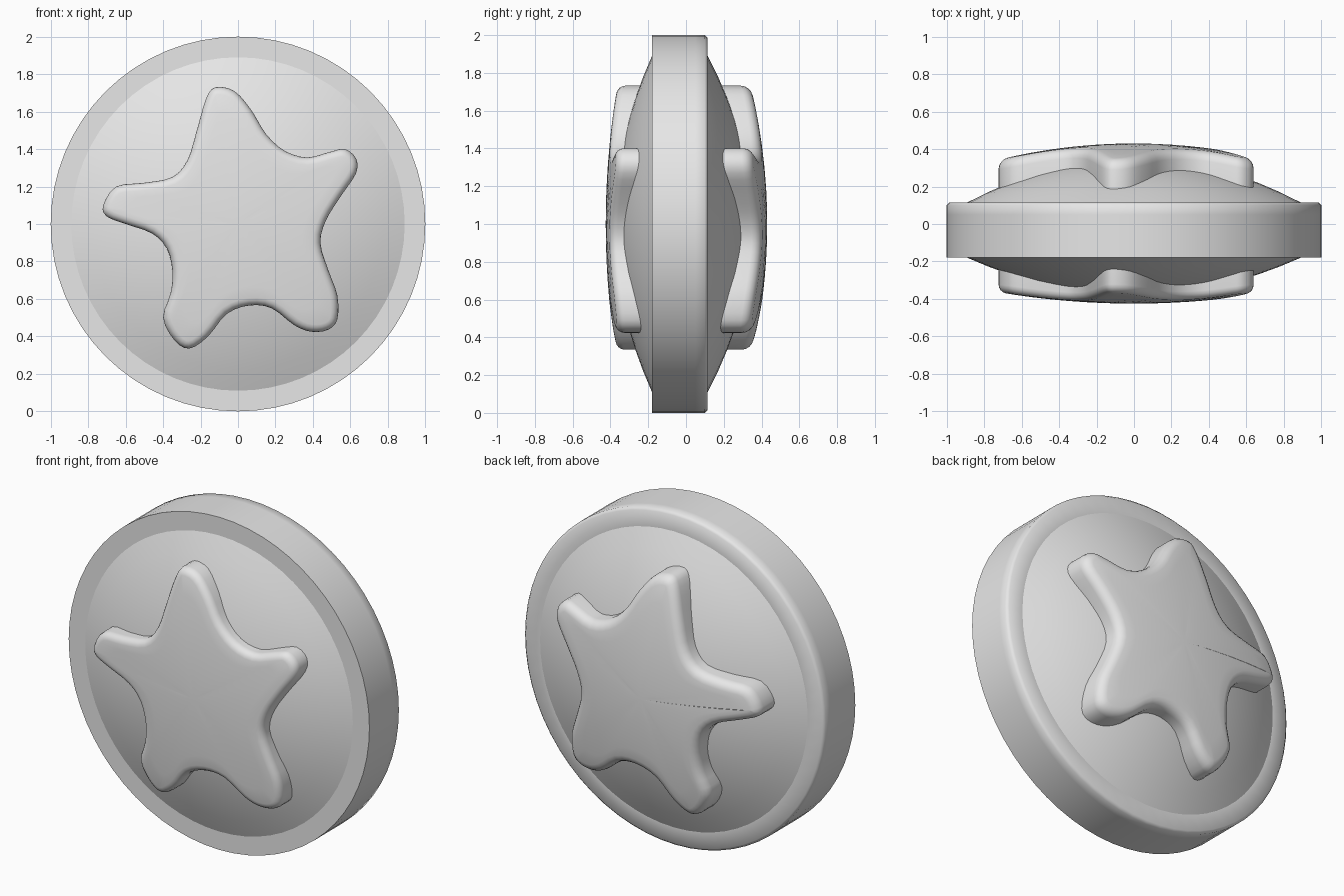
import bpy
import bmesh
from math import sin, cos, pi
from mathutils import Vector

if "Cube" in bpy.data.objects:
    bpy.data.objects.remove(bpy.data.objects["Cube"], do_unlink=True)

grey = bpy.data.materials.new("light grey")
grey.use_nodes = True
grey.diffuse_color = (0.8, 0.8, 0.8, 1)
grey.node_tree.nodes["Principled BSDF"].inputs["Base Color"].default_value = (0.8, 0.8, 0.8, 1)

CENTRE = Vector((0, 0, 1))


def finish(name, bm):
    """Turn a bmesh into a smooth shaded object."""
    bmesh.ops.recalc_face_normals(bm, faces=bm.faces)
    for face in bm.faces:
        face.smooth = True
    mesh = bpy.data.meshes.new(name)
    bm.to_mesh(mesh)
    bm.free()
    mesh.materials.append(grey)
    obj = bpy.data.objects.new(name, mesh)
    bpy.context.collection.objects.link(obj)
    return obj


def bridge(bm, ring_a, ring_b):
    """Join two equally long closed rings with quads."""
    count = len(ring_a)
    for i in range(count):
        j = (i + 1) % count
        bm.faces.new((ring_a[i], ring_a[j], ring_b[j], ring_b[i]))


def cap(bm, ring, tip):
    """Close a ring with a fan to one point."""
    apex = bm.verts.new(tip)
    for i, vert in enumerate(ring):
        bm.faces.new((vert, ring[(i + 1) % len(ring)], apex))


# Disc: domed faces inside a raised flat rim
SEGMENTS, STEPS = 64, 8
FACE_R, FRONT_Y, BACK_Y = 0.89, -0.18, 0.115
FRONT_RISE, BACK_RISE = 0.2, 0.235


def dome(base, rise):
    """Profile of a dome from near its middle out to the rim."""
    return [(FACE_R * k / STEPS, base + rise * (1 - (k / STEPS) ** 2))
            for k in range(1, STEPS + 1)]


front = dome(FRONT_Y, -FRONT_RISE)
back = dome(BACK_Y, BACK_RISE)
rim = [(1, FRONT_Y), (1, 0.05), (1, 0.1), (0.985, BACK_Y)]
profile = front + rim + back[::-1]

bm = bmesh.new()
rings = []
for radius, y in profile:
    rings.append([bm.verts.new(CENTRE + Vector((
        radius * cos(2 * pi * i / SEGMENTS), y, radius * sin(2 * pi * i / SEGMENTS))))
        for i in range(SEGMENTS)])
for a, b in zip(rings, rings[1:]):
    bridge(bm, a, b)
cap(bm, rings[0], CENTRE + Vector((0, FRONT_Y - FRONT_RISE, 0)))
cap(bm, rings[-1], CENTRE + Vector((0, BACK_Y + BACK_RISE, 0)))
# Crisp edges on the front rim and around the back dome
for index in (len(front) - 1, len(front), len(front) + len(rim)):
    ring = rings[index]
    for i in range(SEGMENTS):
        bm.edges.get((ring[i], ring[(i + 1) % SEGMENTS])).smooth = False
finish("disc", bm)

# Star outline, clockwise from the top arm, as (x, z)
STAR = [
    (-.12, 1.73), (-.02, 1.71), (.07, 1.61), (.15, 1.48), (.25, 1.39), (.37, 1.355),
    (.49, 1.385), (.57, 1.4), (.63, 1.35), (.63, 1.27), (.55, 1.15), (.47, 1.02),
    (.44, .9), (.48, .76), (.53, .62), (.53, .49), (.48, .435), (.39, .425),
    (.3, .46), (.18, .55), (.06, .565), (-.06, .52), (-.16, .4), (-.26, .335),
    (-.34, .38), (-.4, .5), (-.36, .63), (-.35, .75), (-.38, .87), (-.46, .95),
    (-.6, 1), (-.7, 1.04), (-.72, 1.1), (-.65, 1.2), (-.5, 1.22), (-.35, 1.25),
    (-.27, 1.34), (-.22, 1.5), (-.17, 1.67)]


def smooth_loop(points, cuts):
    """Closed spline through the points, taken relative to the disc centre."""
    pts = [Vector((x, z - 1)) for x, z in points]
    result = []
    for i in range(len(pts)):
        p, q, r, s = (pts[(i + k) % len(pts)] for k in (-1, 0, 1, 2))
        for c in range(cuts):
            t = c / cuts
            result.append(0.5 * (2 * q + (r - p) * t + (2 * p - 5 * q + 4 * r - s) * t ** 2
                                 + (3 * q - p - 3 * r + s) * t ** 3))
    return result


def inset(loop, distance):
    """Move every point of a clockwise loop inwards."""
    result = []
    for i, point in enumerate(loop):
        along = loop[(i + 1) % len(loop)] - loop[i - 1]
        result.append(point + Vector((along.y, -along.x)).normalized() * distance)
    return result


def make_star(name, side, height, fall, bevel):
    """Raised star with a rounded edge and a gently domed top."""
    outline = smooth_loop(STAR, 3)
    bm = bmesh.new()

    def ring(points, drop):
        verts = []
        for p in points:
            y = height - fall * (p.length / 0.72) ** 2 - drop
            verts.append(bm.verts.new(CENTRE + Vector((p.x, side * y, p.y))))
        return verts

    # Wall starts inside the disc, then the rounded edge
    layers = [ring(outline, 0.22)]
    for step in range(5):
        a = step / 4 * pi / 2
        edge = inset(outline, bevel * (1 - cos(a)))
        layers.append(ring(edge, bevel * (1 - sin(a))))
    # Top surface shrinks towards the middle
    for scale in (0.85, 0.7, 0.5, 0.3, 0.15):
        layers.append(ring([p * scale for p in edge], 0))
    for a, b in zip(layers, layers[1:]):
        bridge(bm, a, b)
    cap(bm, layers[-1], CENTRE + Vector((0, side * height, 0)))
    finish(name, bm)


make_star("front_star", -1, 0.425, 0.06, 0.04)
make_star("back_star", 1, 0.43, 0.085, 0.05)
